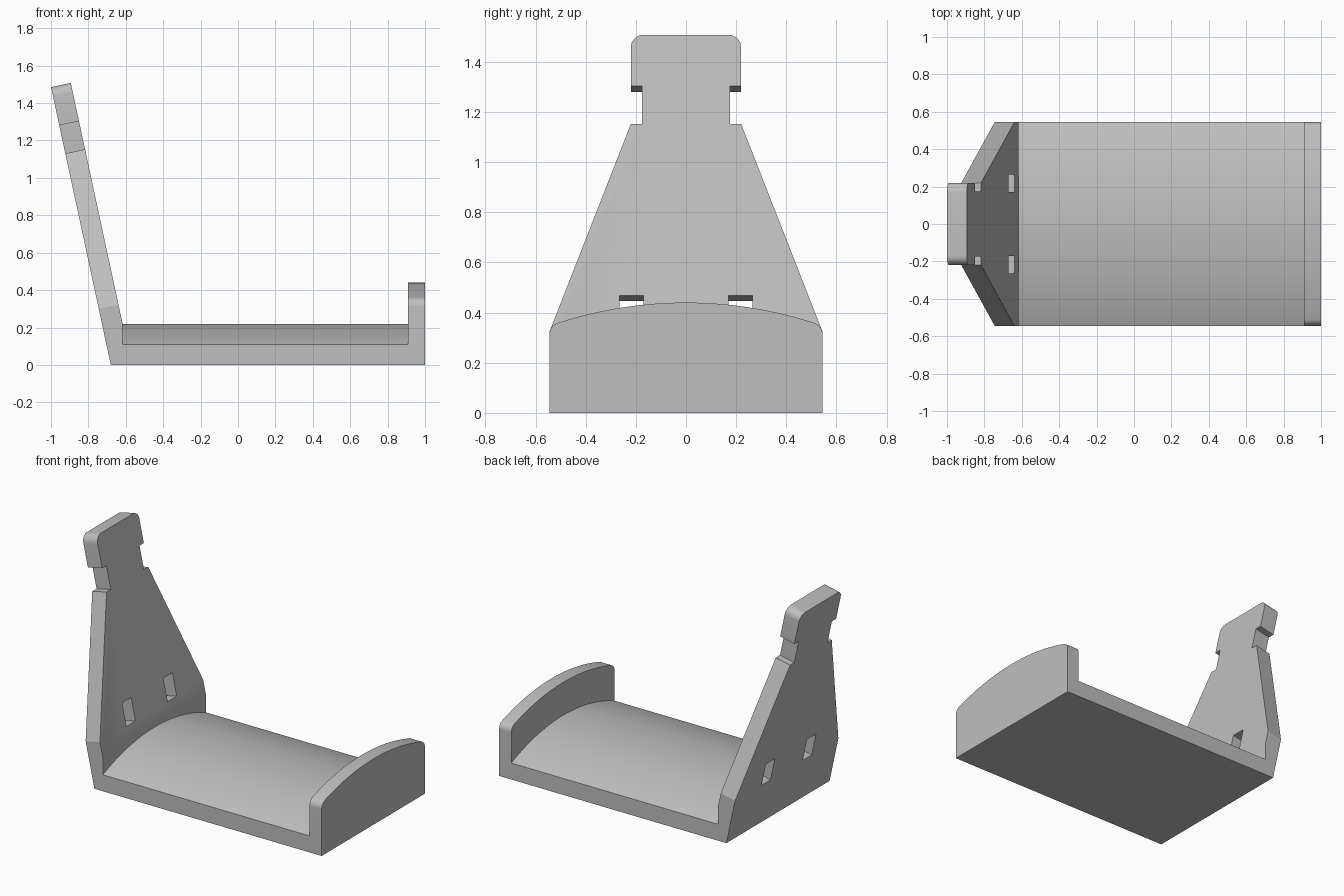
import bpy, bmesh
from math import sin, cos, sqrt, radians, pi
from mathutils import Vector

if "Cube" in bpy.data.objects:
    bpy.data.objects.remove(bpy.data.objects["Cube"])

# Main dimensions
HALF = 0.545                      # half width of the base
HEEL_X, LIP_X, END_X = -0.617, 0.91, 1.0
LEAN = radians(12.15)
THICK = 0.108                     # thickness of the leaning panel
ORIGIN = Vector((-0.68, 0, 0))
UP = Vector((-sin(LEAN), 0, cos(LEAN)))
NORMAL = Vector((cos(LEAN), 0, sin(LEAN)))
SIDE = Vector((0, 1, 0))
FOLD = 0.202                      # where the panel starts to lean

grey = bpy.data.materials.new("light_grey")
grey.use_nodes = True
grey.diffuse_color = (0.52, 0.52, 0.52, 1)
grey.node_tree.nodes["Principled BSDF"].inputs["Base Color"].default_value = grey.diffuse_color


def prism(bm, outline, origin, up, depth):
    """Extrude a (side, up) outline along the depth vector."""
    face = bm.faces.new([bm.verts.new(origin + SIDE * y + up * s) for y, s in outline])
    grown = bmesh.ops.extrude_face_region(bm, geom=[face], use_keep_orig=True)
    for v in grown["geom"]:
        if isinstance(v, bmesh.types.BMVert):
            v.co += depth
    bmesh.ops.recalc_face_normals(bm, faces=bm.faces)


def finish(name, bm, smooth=True):
    mesh = bpy.data.meshes.new(name)
    bm.to_mesh(mesh)
    bm.free()
    mesh.materials.append(grey)
    obj = bpy.data.objects.new(name, mesh)
    bpy.context.collection.objects.link(obj)
    if smooth:
        bpy.ops.object.select_all(action='DESELECT')
        obj.select_set(True)
        bpy.context.view_layer.objects.active = obj
        bpy.ops.object.shade_smooth_by_angle(angle=radians(30))
    return obj


def mirrored(half):
    """Complete a right-hand outline, listed bottom to top, on the other side."""
    return half + [(-y, s) for y, s in reversed(half) if y > 1e-6]


def crown(top, radius, reach, steps=24):
    """Half of a shallow arch, from its side to its middle."""
    ys = [reach * (1 - i / steps) for i in range(steps + 1)]
    return [(y, top - radius + sqrt(radius ** 2 - y ** 2)) for y in ys]


def fillet(y, s, r, start, stop, steps=8):
    angles = [radians(start + (stop - start) * i / steps) for i in range(steps + 1)]
    return [(y + r * cos(a), s + r * sin(a)) for a in angles]


def slab(name, half, x0, x1):
    bm = bmesh.new()
    prism(bm, mirrored(half), Vector((x0, 0, 0)), Vector((0, 0, 1)), Vector((x1 - x0, 0, 0)))
    return finish(name, bm)


# Arched base and the taller rounded lip at its end
slab("base", [(HALF, 0)] + crown(0.22, 1.405, HALF), HEEL_X, LIP_X)
slab("end_lip", [(HALF, 0)] + fillet(HALF - 0.05, 0.312, 0.05, 0, 72)
     + crown(0.44, 1.65, 0.5)[1:], LIP_X, END_X)

# Leaning panel with tapered sides, notched neck and rounded head
half = [(HALF, 0), (HALF, 0.307), (0.22, 1.156), (0.175, 1.156),
        (0.175, 1.31), (0.22, 1.31)] + fillet(0.17, 1.469, 0.05, 0, 90)
bm = bmesh.new()
prism(bm, mirrored(half), ORIGIN, UP, NORMAL * THICK)
bmesh.ops.bisect_plane(bm, geom=bm.verts[:] + bm.edges[:] + bm.faces[:],
                       plane_co=ORIGIN + UP * FOLD, plane_no=UP)
# Upright heel below the fold
for v in bm.verts:
    local = v.co - ORIGIN
    if local.dot(UP) < 0.01 and local.dot(NORMAL) > 0.05:
        v.co.x, v.co.z = HEEL_X, 0
panel = finish("back_panel", bm, smooth=False)

# Pair of strap slots cut through the panel
bm = bmesh.new()
for sign in (-1, 1):
    slot = [(sign * y, s) for y, s in ((0.17, 0.304), (0.265, 0.304), (0.265, 0.456), (0.17, 0.456))]
    prism(bm, slot, ORIGIN - NORMAL * 0.1, UP, NORMAL * (THICK + 0.2))
cutter = finish("slot_cutter", bm, smooth=False)
cutter.hide_render = True
cut = panel.modifiers.new("slots", 'BOOLEAN')
cut.operation, cut.solver, cut.object = 'DIFFERENCE', 'EXACT', cutter
bpy.ops.object.select_all(action='DESELECT')
panel.select_set(True)
bpy.context.view_layer.objects.active = panel
bpy.ops.object.modifier_apply(modifier=cut.name)
bpy.data.objects.remove(cutter)
bpy.ops.object.shade_smooth_by_angle(angle=radians(20))
